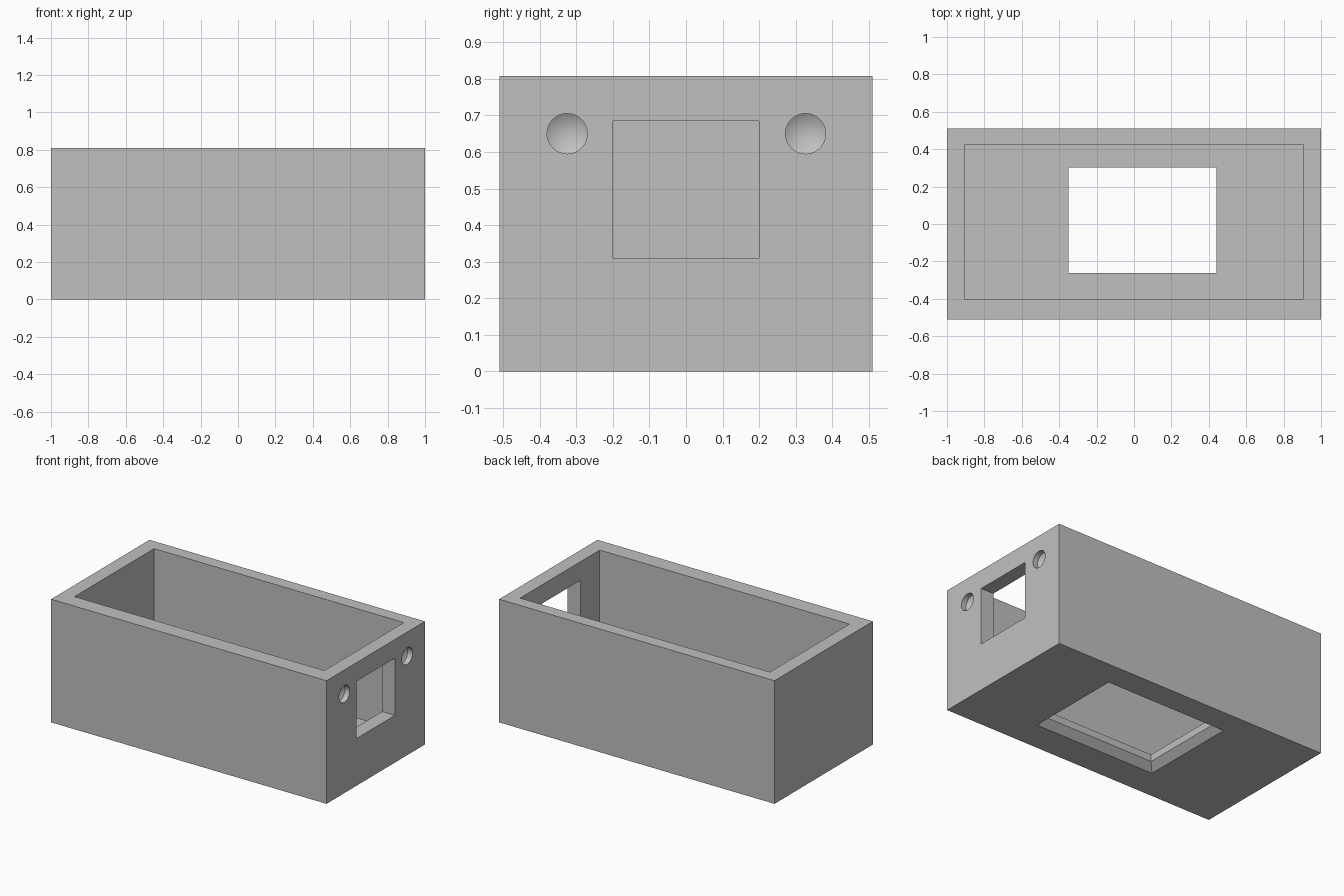
import bpy
import bmesh
from math import pi
from mathutils import Matrix, Vector

default = bpy.data.objects.get("Cube")
if default:
    bpy.data.objects.remove(default, do_unlink=True)

WALL = 0.09
HEIGHT = 0.808
CHAMFER = 0.044

grey = bpy.data.materials.new("light grey")
grey.use_nodes = True
colour = (0.527, 0.527, 0.527, 1)
grey.diffuse_color = colour
grey.node_tree.nodes["Principled BSDF"].inputs["Base Color"].default_value = colour


def finish(name, bm):
    bmesh.ops.recalc_face_normals(bm, faces=bm.faces)
    mesh = bpy.data.meshes.new(name)
    bm.to_mesh(mesh)
    bm.free()
    mesh.materials.append(grey)
    obj = bpy.data.objects.new(name, mesh)
    bpy.context.collection.objects.link(obj)
    return obj


def box(name, low, high, flare=0):
    """Box between two corners; flare widens the underside on every side."""
    low, high = Vector(low), Vector(high)
    bm = bmesh.new()
    bmesh.ops.create_cube(bm, size=1)
    for v in bm.verts:
        grow = flare if v.co.z < 0 else 0
        for i in range(3):
            side = 1 if v.co[i] > 0 else -1
            v.co[i] = (high if side > 0 else low)[i] + (side * grow if i < 2 else 0)
    return finish(name, bm)


def drill(name, side, y, depth=0.035, tip=0.033, radius=0.055, z=0.65):
    """Blind hole with a conical bottom, entering the end wall at x = side."""
    bm = bmesh.new()
    bmesh.ops.create_cone(bm, cap_ends=True, segments=64,
                          radius1=radius, radius2=radius, depth=2 * depth)
    inner = [f for f in bm.faces if f.normal.z > 0.9]
    poked = bmesh.ops.poke(bm, faces=inner)
    poked["verts"][0].co.z += tip
    turn = Matrix.Rotation(-side * pi / 2, 4, "Y")
    bm.transform(Matrix.Translation((side, y, z)) @ turn)
    return finish(name, bm)


# Solid outer block
case = box("open_case", (-1, -0.51, 0), (1, 0.51, HEIGHT))

# Cavity, floor opening with chamfered underside, end window, blind holes
cutters = [
    box("cavity", (-0.907, -0.40, WALL), (0.907, 0.425, 1)),
    box("floor_opening", (-0.35, -0.262, -0.1), (0.44, 0.302, 0.3)),
    box("floor_chamfer", (-0.35, -0.262, -CHAMFER), (0.44, 0.302, CHAMFER), 2 * CHAMFER),
    box("end_window", (0.8, -0.20, 0.31), (1.1, 0.20, 0.685)),
    drill("window_hole_front", 1, -0.325),
    drill("window_hole_back", 1, 0.327),
    drill("far_end_hole", -1, 0),
]

bpy.ops.object.select_all(action="DESELECT")
case.select_set(True)
bpy.context.view_layer.objects.active = case
for cutter in cutters:
    cutter.hide_render = True
    cut = case.modifiers.new(cutter.name, "BOOLEAN")
    cut.operation = "DIFFERENCE"
    cut.solver = "EXACT"
    cut.object = cutter
    bpy.ops.object.modifier_apply(modifier=cut.name)
    bpy.data.objects.remove(cutter, do_unlink=True)

bpy.ops.object.shade_smooth_by_angle(angle=pi / 6)
